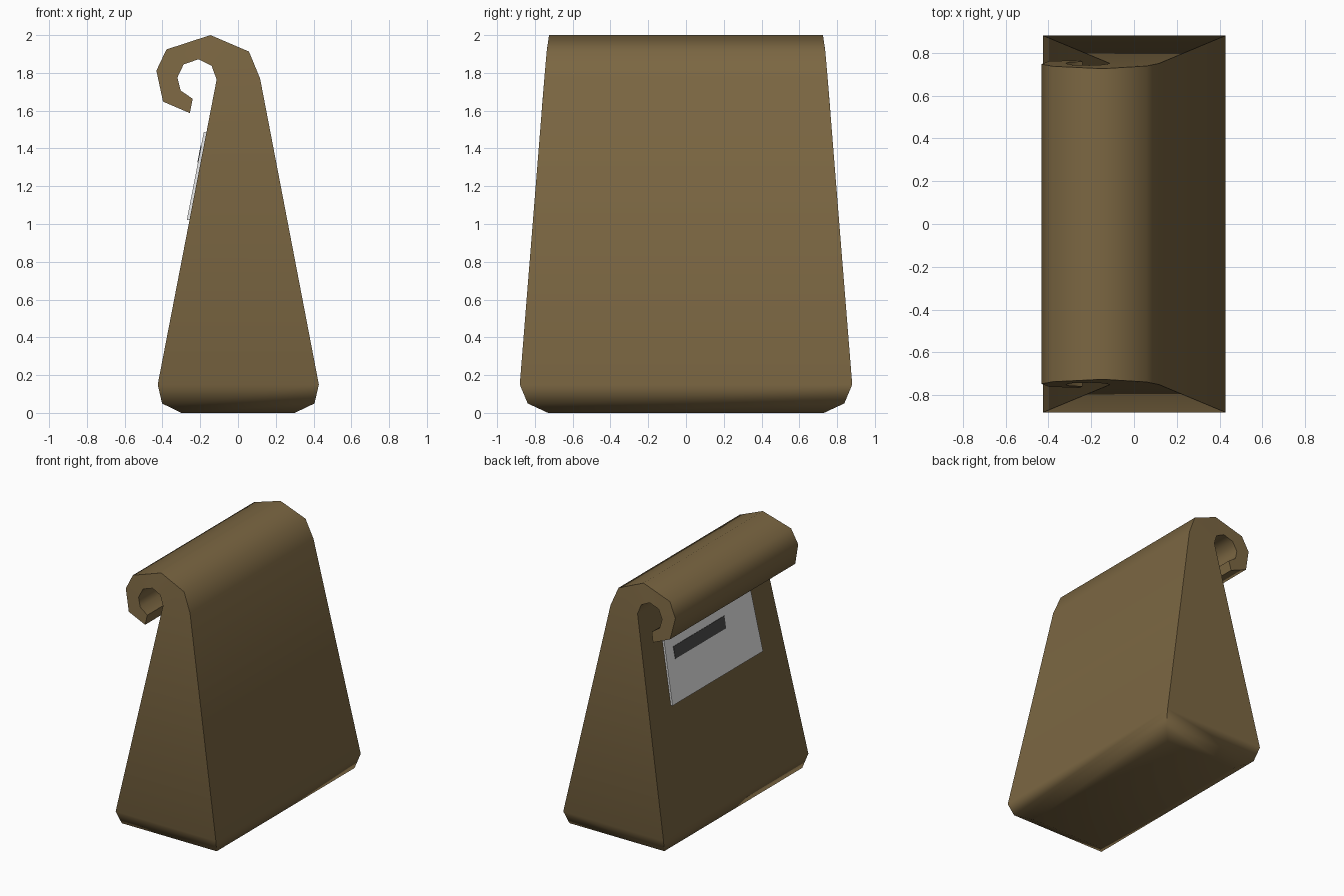
import bpy, bmesh, math
from mathutils import Vector

if "Cube" in bpy.data.objects:
    bpy.data.objects.remove(bpy.data.objects["Cube"])


def material(name, rgb):
    m = bpy.data.materials.new(name)
    m.diffuse_color = (*rgb, 1)
    m.use_nodes = True
    m.node_tree.nodes["Principled BSDF"].inputs["Base Color"].default_value = m.diffuse_color
    return m


KRAFT = material("kraft brown", (0.20, 0.135, 0.055))
WHITE = material("label white", (0.83, 0.83, 0.83))
DARK = material("dark grey", (0.07, 0.07, 0.07))


def finish(bm, name, mat, angle):
    bmesh.ops.recalc_face_normals(bm, faces=bm.faces)
    me = bpy.data.meshes.new(name)
    bm.to_mesh(me)
    bm.free()
    me.materials.append(mat)
    ob = bpy.data.objects.new(name, me)
    bpy.context.collection.objects.link(ob)
    bpy.context.view_layer.objects.active = ob
    ob.select_set(True)
    bpy.ops.object.shade_smooth_by_angle(angle=math.radians(angle))
    ob.select_set(False)
    return ob


def half_width(z):
    """Half length of the bag along y at height z."""
    rows = [(0, .73), (.05, .838), (.15, .88), (1.65, .76), (1.77, .75), (1.92, .737), (2, .725)]
    for (z0, w0), (z1, w1) in zip(rows, rows[1:]):
        if z <= z1:
            return w0 + (w1 - w0) * (z - z0) / (z1 - z0)
    return rows[-1][1]


# Bag: paired points on the inner (label) side and outer side, up and around the roll
inner = [(-.30, 0), (-.402, .05), (-.425, .15), (-.113, 1.765), (-.14, 1.838), (-.209, 1.872),
         (-.288, 1.845), (-.321, 1.775), (-.304, 1.707), (-.24, 1.663)]
outer = [(.30, 0), (.405, .05), (.428, .15), (.117, 1.77), (.058, 1.913), (-.146, 2.0),
         (-.379, 1.924), (-.432, 1.812), (-.397, 1.648), (-.255, 1.587)]
bm = bmesh.new()


def row(points, side):
    return [bm.verts.new((x, side * half_width(z), z)) for x, z in points]


a, b = row(inner, -1), row(inner, 1)
c, d = row(outer, -1), row(outer, 1)
for p, q in ((a, b), (c, d), (a, c), (b, d)):        # walls and ends
    for i in range(len(p) - 1):
        bm.faces.new((p[i], p[i + 1], q[i + 1], q[i]))
for i in (0, -1):                                    # base and roll tip
    bm.faces.new((a[i], b[i], d[i], c[i]))
finish(bm, "paper_bag", KRAFT, 62)


# Plates lying on the sloped inner wall
def plate(name, mat, bottom, top, lift0, lift1):
    normal = Vector((-1.615, 0, .312)).normalized()
    bm = bmesh.new()
    layers = []
    for lift in (lift0, lift1):
        pts = []
        for (y0, y1, z), flip in ((bottom, False), (top, True)):
            x = -.425 + (z - .15) * .312 / 1.615
            for y in ((y1, y0) if flip else (y0, y1)):
                pts.append(bm.verts.new(Vector((x, y, z)) + normal * lift))
        layers.append(pts)
        bm.faces.new(pts)
    lo, hi = layers
    for i in range(4):
        j = (i + 1) % 4
        bm.faces.new((lo[i], lo[j], hi[j], hi[i]))
    finish(bm, name, mat, 30)


plate("label", WHITE, (-.55, .55, 1.02), (-.525, .525, 1.485), -.002, .014)
plate("label_stripe", DARK, (-.18, .435, 1.322), (-.185, .435, 1.412), .013, .017)
